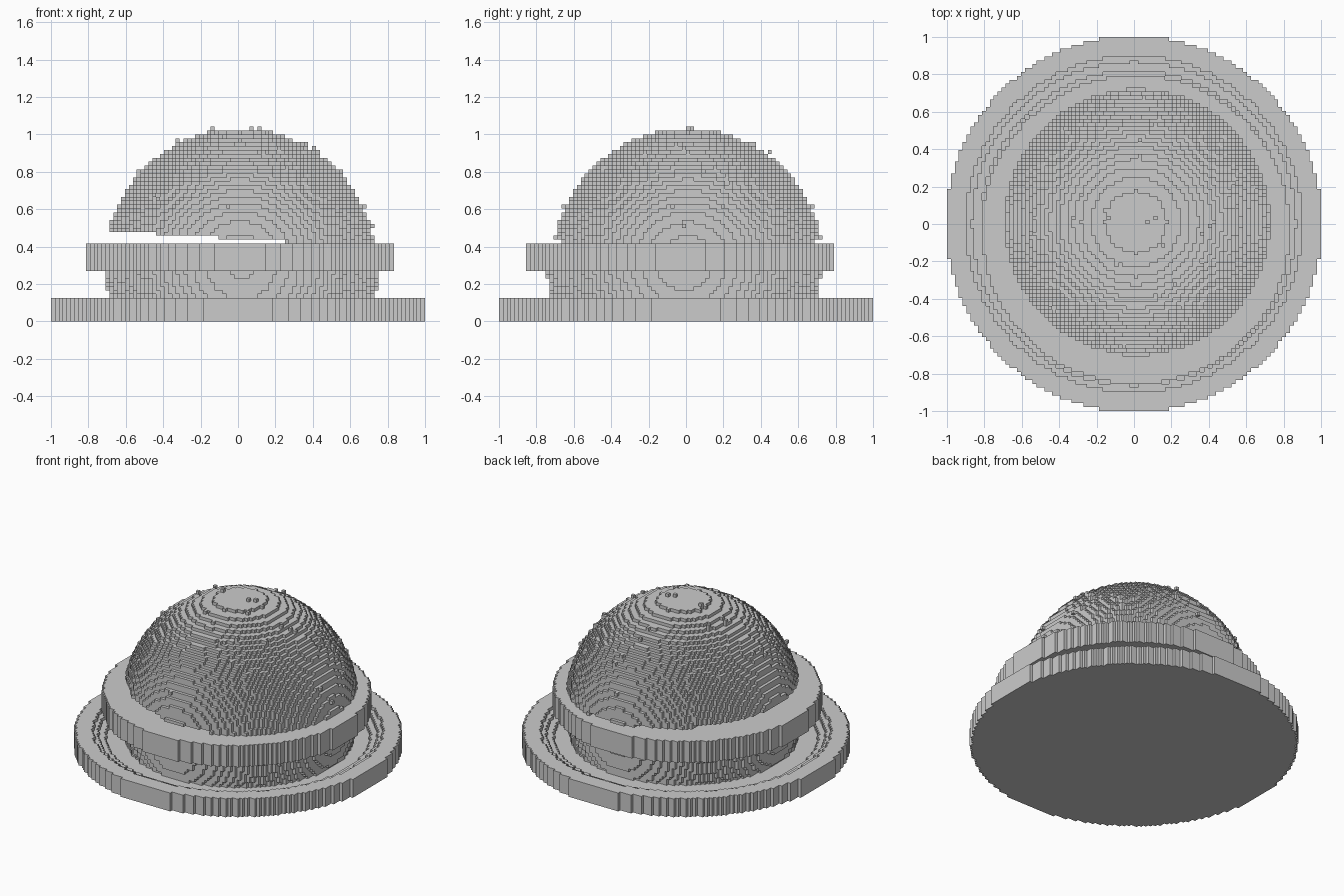
import bpy, bmesh, math, random
from mathutils import Vector

cube = bpy.data.objects.get("Cube")
if cube:
    bpy.data.objects.remove(cube)

VOX = 1 / 48      # edge length of one block
HALF = 48         # blocks from the centre to the side
random.seed(4)

grey = bpy.data.materials.new("light grey")
grey.use_nodes = True
grey.diffuse_color = (0.6, 0.6, 0.6, 1)
grey.node_tree.nodes["Principled BSDF"].inputs["Base Color"].default_value = (0.6, 0.6, 0.6, 1)


def fill(inside, low, high):
    """Collect the blocks whose centres pass the test, between two layers."""
    cells = set()
    for k in range(low, high):
        for i in range(-HALF, HALF):
            for j in range(-HALF, HALF):
                if inside((i + .5) * VOX, (j + .5) * VOX, (k + .5) * VOX):
                    cells.add((i, j, k))
    return cells


def block_object(name, cells):
    """Skin a set of blocks with their exposed square faces."""
    bm = bmesh.new()
    verts = {}

    def corner(key):
        if key not in verts:
            verts[key] = bm.verts.new(Vector(key) * VOX)
        return verts[key]

    for cell in cells:
        for axis in range(3):
            u, v = (axis + 1) % 3, (axis + 2) % 3
            for side in (-1, 1):
                other = list(cell)
                other[axis] += side
                if tuple(other) in cells:
                    continue
                quad = []
                for du, dv in ((0, 0), (1, 0), (1, 1), (0, 1)):
                    p = list(cell)
                    p[axis] += side > 0
                    p[u] += du
                    p[v] += dv
                    quad.append(corner(tuple(p)))
                bm.faces.new(quad if side > 0 else quad[::-1])
    mesh = bpy.data.meshes.new(name)
    bm.to_mesh(mesh)
    bm.free()
    mesh.materials.append(grey)
    obj = bpy.data.objects.new(name, mesh)
    bpy.context.collection.objects.link(obj)
    return obj


def ball(centre, radius):
    c = Vector(centre)
    return lambda x, y, z: (Vector((x, y, z)) - c).length < radius


# Base plate with a raised rim stepping down towards the middle
def base_shape(x, y, z):
    r = math.hypot(x, y)
    steps = (r > .82) + (r > .865) + (r > .9)
    return r < 1.007 and z < (3 + steps) * VOX


block_object("base_plate", fill(base_shape, 0, 6))

# Lower body, the part of the ball under the band
block_object("lower_body", fill(ball((.02, -.01, .31), .734), 1, 13))

# Flat round band
block_object("band", fill(lambda x, y, z: math.hypot(x - .01, y + .03) < .825, 13, 20))

# Dome, cut by a slightly tilted plane so that one side lifts off the band
DOME, RADIUS = Vector((.01, .01, .305)), .725
dome_ball = ball(DOME, RADIUS)
dome = fill(lambda x, y, z: z > .442 - .06 * x and dome_ball(x, y, z), 20, 50)

# Stray single blocks scattered over the dome
for n in range(50):
    direction = Vector((random.gauss(0, 1), random.gauss(0, 1), abs(random.gauss(0, 1)) + .4))
    spot = DOME + direction.normalized() * (RADIUS + .008)
    if spot.z > .5:
        dome.add(tuple(math.floor(c / VOX) for c in spot))
block_object("dome", dome)
